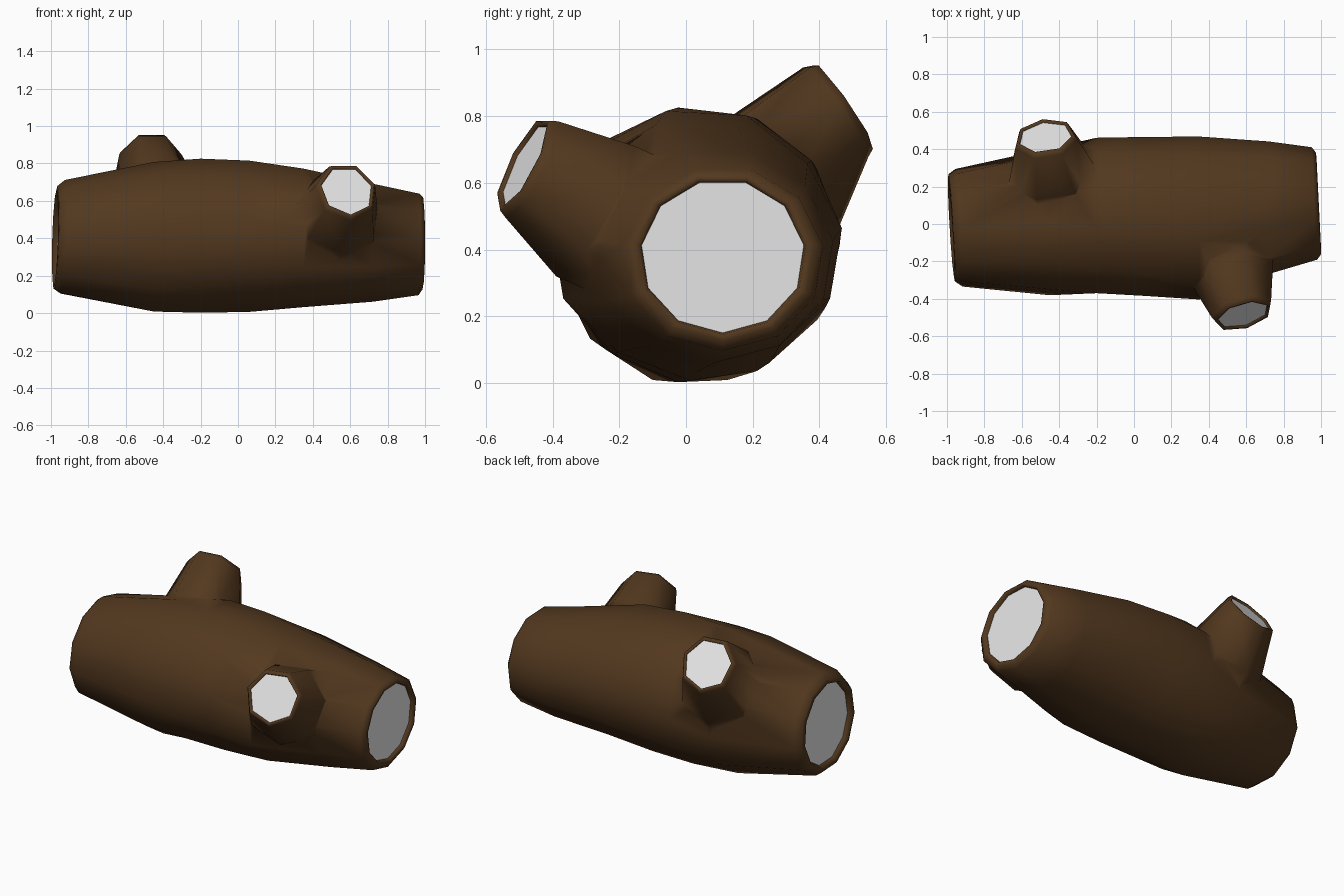
import bpy, bmesh, math
from mathutils import Vector

if "Cube" in bpy.data.objects:
    bpy.data.objects.remove(bpy.data.objects["Cube"])


def material(name, rgb):
    m = bpy.data.materials.new(name)
    m.diffuse_color = (*rgb, 1)
    m.use_nodes = True
    m.node_tree.nodes["Principled BSDF"].inputs["Base Color"].default_value = m.diffuse_color
    return m


BARK = material("brown bark", (0.086, 0.040, 0.0135))
CUT = material("pale cut wood", (0.8, 0.8, 0.8))


def ring(center, normal, ru, rv, sides, twist=0.0):
    """Points of a polygon around center, facing normal; twist is in steps of one side."""
    n = Vector(normal).normalized()
    u = n.cross(Vector((0, 0, 1))).normalized()
    v = u.cross(n)
    angles = [-math.pi / 2 + 2 * math.pi * (i + twist) / sides for i in range(sides)]
    return [Vector(center) + u * ru * math.cos(a) + v * rv * math.sin(a) for a in angles]


def loft(name, rings, pale_start, pale_end):
    """Smooth closed skin through the rings, with flat caps (pale where sawn)."""
    bm = bmesh.new()
    loops = [[bm.verts.new(p) for p in r] for r in rings]
    sides = len(loops[0])
    for a, b in zip(loops, loops[1:]):
        for i in range(sides):
            j = (i + 1) % sides
            bm.faces.new((a[i], a[j], b[j], b[i])).smooth = True
    for pale, lp in ((pale_start, loops[0]), (pale_end, loops[-1])):
        bm.faces.new(lp).material_index = int(pale)
    bmesh.ops.recalc_face_normals(bm, faces=bm.faces)
    mesh = bpy.data.meshes.new(name)
    bm.to_mesh(mesh)
    bm.free()
    mesh.materials.append(BARK)
    mesh.materials.append(CUT)
    obj = bpy.data.objects.new(name, mesh)
    bpy.context.collection.objects.link(obj)
    return obj


# Log trunk: x, y centre, z centre, y radius, z radius, (y tilt, z tilt), twist
LEFT, FLAT, RIGHT = (0.06, -0.03), (0, 0), (0.05, 0)
sections = [
    (-0.950, -0.02, 0.40, 0.25, 0.245, LEFT, 0.5),   # recessed left cut
    (-0.978, -0.02, 0.40, 0.26, 0.255, LEFT, 0.5),   # left rim
    (-0.974, -0.02, 0.40, 0.29, 0.28, LEFT, 0.5),
    (-0.935, -0.02, 0.402, 0.318, 0.310, LEFT, 0.5),
    (-0.45, 0.012, 0.400, 0.397, 0.408, FLAT, 0.5),
    (-0.20, 0.037, 0.414, 0.424, 0.416, FLAT, 0.25),
    (0.06, 0.037, 0.416, 0.430, 0.410, FLAT, 0.1),
    (0.35, 0.032, 0.410, 0.440, 0.378, FLAT, 0),
    (0.72, 0.087, 0.383, 0.358, 0.322, FLAT, 0),
    (0.965, 0.11, 0.373, 0.304, 0.277, RIGHT, 0),
    (0.986, 0.11, 0.378, 0.275, 0.252, RIGHT, 0),
    (0.988, 0.11, 0.380, 0.252, 0.235, RIGHT, 0),    # right rim
    (0.965, 0.11, 0.380, 0.246, 0.230, RIGHT, 0),    # recessed right cut
]
trunk = loft("log", [ring((x, y, z), (1, *t), ru, rv, 11, tw)
                     for x, y, z, ru, rv, t, tw in sections], True, True)


def branch(name, tip, normal, radius, base, root, base_radius, sides=7):
    """Sawn stub: recessed cut, rounded rim, then a taper that widens into the trunk."""
    tip, base, root = Vector(tip), Vector(base), Vector(root)
    n = Vector(normal).normalized()
    flare = (n + (tip - base).normalized()) / 2
    rings = [
        ring(root, base - root, base_radius, base_radius, sides),
        ring(base, flare, base_radius, base_radius, sides),
        ring(tip - n * 0.025, n, radius, radius, sides),
        ring(tip, n, radius * 0.93, radius * 0.93, sides),
        ring(tip, n, radius * 0.86, radius * 0.86, sides),
        ring(tip - n * 0.012, n, radius * 0.84, radius * 0.84, sides),
    ]
    return loft(name, rings, False, True)


stubs = [
    branch("front_branch", (0.585, -0.49, 0.658), (0.25, -0.86, 0.44), 0.17,
           (0.53, -0.28, 0.525), (0.52, -0.10, 0.45), 0.235),
    branch("back_branch", (-0.475, 0.47, 0.833), (-0.12, 0.81, 0.57), 0.172,
           (-0.44, 0.29, 0.63), (-0.42, 0.17, 0.49), 0.245),
]

# Merge the stubs into one continuous bark surface
for stub in stubs:
    mod = trunk.modifiers.new(stub.name, "BOOLEAN")
    mod.operation = "UNION"
    mod.solver = "EXACT"
    mod.object = stub
graph = bpy.context.evaluated_depsgraph_get()
merged = bpy.data.meshes.new_from_object(trunk.evaluated_get(graph))
trunk.modifiers.clear()
trunk.data = merged
for stub in stubs:
    bpy.data.objects.remove(stub)

# Bark is smooth, sawn cuts are flat
bm = bmesh.new()
bm.from_mesh(merged)
bmesh.ops.remove_doubles(bm, verts=bm.verts, dist=0.004)
bmesh.ops.triangulate(bm, faces=[f for f in bm.faces if len(f.verts) > 4 and f.material_index == 0])
for f in bm.faces:
    f.smooth = f.material_index == 0
bm.to_mesh(merged)
bm.free()
